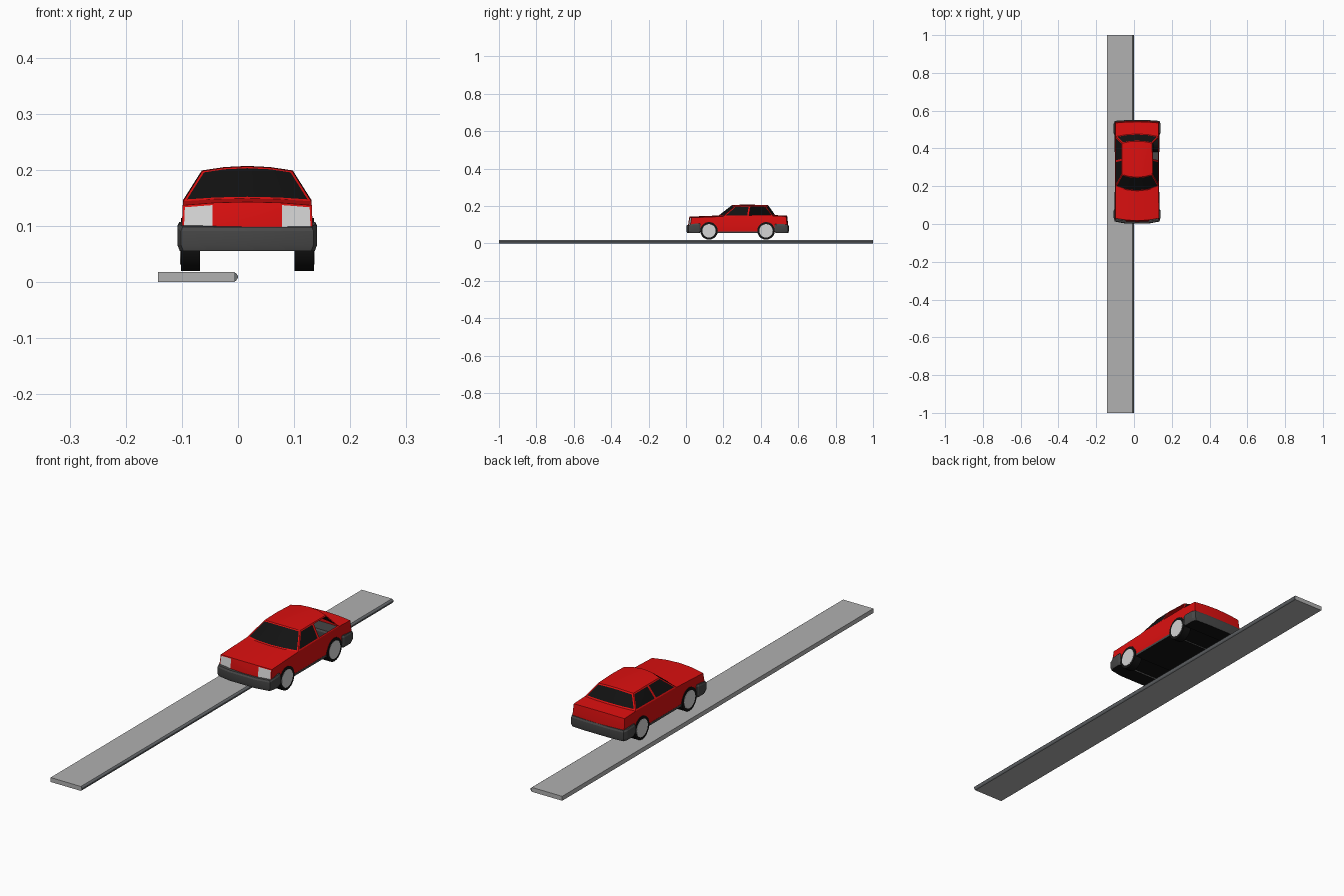
import bpy, bmesh, math
from mathutils import Matrix

if "Cube" in bpy.data.objects:
    bpy.data.objects.remove(bpy.data.objects["Cube"])

CX = 0.0165  # car centre line


def material(name, rgb):
    m = bpy.data.materials.new(name)
    m.diffuse_color = (*rgb, 1)
    m.use_nodes = True
    m.node_tree.nodes["Principled BSDF"].inputs["Base Color"].default_value = m.diffuse_color
    return m


RED = material("red paint", (0.72, 0.005, 0.005))
BLACK = material("black glass and rubber", (0.006, 0.006, 0.006))
GREY = material("bumper grey", (0.065, 0.065, 0.065))
LIGHT = material("light grey", (0.66, 0.66, 0.66))
PAVING = material("paving grey", (0.44, 0.44, 0.44))
CURB = material("curb grey", (0.15, 0.16, 0.17))


def finish(name, bm, mats, smooth=None):
    me = bpy.data.meshes.new(name)
    bm.to_mesh(me)
    bm.free()
    for m in mats:
        me.materials.append(m)
    if smooth:
        me.shade_smooth()
        me.set_sharp_from_angle(angle=math.radians(smooth))
    ob = bpy.data.objects.new(name, me)
    bpy.context.collection.objects.link(ob)
    return ob


def prism(bm, a, b):
    """Closed solid between two matching outlines."""
    va, vb = [bm.verts.new(p) for p in a], [bm.verts.new(p) for p in b]
    n = len(a)
    bm.faces.new(va)
    bm.faces.new(vb[::-1])
    for i in range(n):
        j = (i + 1) % n
        bm.faces.new((va[i], vb[i], vb[j], va[j]))
    bmesh.ops.recalc_face_normals(bm, faces=bm.faces)


# Pavement strip and its bevelled curb
for name, mat, profile in (
        ("pavement", PAVING, [(-0.143, 0), (-0.007, 0), (-0.007, 0.018), (-0.143, 0.018)]),
        ("curb_edge", CURB, [(-0.007, 0), (-0.003, 0.003), (0, 0.008), (0, 0.011),
                             (-0.003, 0.015), (-0.007, 0.018)])):
    bm = bmesh.new()
    prism(bm, [(x, -1, z) for x, z in profile], [(x, 1, z) for x, z in profile])
    finish(name, bm, [mat])

# Car shell: rows of five points run over the car from nose to tail
# (y at the edge, y bulge in the middle, edge z, crown, half width)
ROWS = [(0.026, -0.012, 0.060, 0, 0.114),
        (0.022, -0.012, 0.090, 0, 0.117),
        (0.030, -0.012, 0.137, 0.006, 0.115),
        (0.200, -0.025, 0.144, 0.005, 0.114),
        (0.262, -0.014, 0.198, 0.008, 0.080),
        (0.340, 0.0, 0.199, 0.008, 0.081),
        (0.428, 0.010, 0.197, 0.008, 0.079),
        (0.463, 0.014, 0.147, 0.004, 0.114),
        (0.535, 0.006, 0.144, 0.004, 0.114),
        (0.541, 0.006, 0.090, 0, 0.117),
        (0.538, 0.006, 0.060, 0, 0.114)]
bm = bmesh.new()
grid = []
for y, bulge, z, crown, w in ROWS:
    grid.append([bm.verts.new((CX + w * f, y + bulge * (1 - f * f), z + crown * (1 - f * f)))
                 for f in (-1, -0.5, 0, 0.5, 1)])
strips = []
for i in range(len(grid)):
    a, b = grid[i], grid[(i + 1) % len(grid)]
    strips.append([bm.faces.new((a[k], a[k + 1], b[k + 1], b[k])) for k in range(4)])
windows = {}
for s, c in ((-1, 0), (1, 4)):
    e = [row[c] for row in grid]
    belt = bm.verts.new((CX + s * 0.1145, 0.332, 0.146))
    bm.faces.new((e[0], e[1], e[9], e[10]))
    bm.faces.new((e[1], e[2], e[3], belt, e[7], e[8], e[9]))
    windows[s, "front"] = bm.faces.new((e[3], e[4], e[5], belt))
    windows[s, "rear"] = bm.faces.new((belt, e[5], e[6], e[7]))
bmesh.ops.recalc_face_normals(bm, faces=bm.faces)

# Inset panes and headlights into the red shell; the floor is black
panes = [(strips[3], 0.005, 1), (strips[6], 0.006, 1),
         ([strips[1][0]], 0.004, 2), ([strips[1][3]], 0.004, 2)]
panes += [([f], 0.005, 1) for f in windows.values()]
for faces, t, mat in panes:
    bmesh.ops.inset_region(bm, faces=faces, thickness=t, use_even_offset=True, use_boundary=True)
    for f in faces:
        f.material_index = mat
for f in strips[-1]:
    f.material_index = 1
# the right rear window is open
bmesh.ops.delete(bm, geom=[windows[1, "rear"]], context='FACES')
finish("car_body", bm, [RED, BLACK, LIGHT], 22)

# Wrap-around bumpers: half outline mirrored about the centre line
FRONT = [(0.1205, 0.078, 0.107), (0.1245, 0.070, 0.107), (0.1245, 0.035, 0.104),
         (0.118, 0.013, 0.098), (0.060, 0.002, 0.098)]
REAR = [(0.1205, 0.474, 0.104), (0.1245, 0.482, 0.104), (0.1245, 0.530, 0.102),
        (0.118, 0.546, 0.099), (0.060, 0.550, 0.099)]
for name, half in (("front_bumper", FRONT), ("rear_bumper", REAR)):
    outline = half + [(-x, y, z) for x, y, z in reversed(half)]
    mid = sum(p[1] for p in half) / len(half)
    bm = bmesh.new()
    layers = []
    # bottom, lower side, upper side, top
    for scale, z in ((0.965, 0.055), (1, 0.066), (1, None), (0.975, None)):
        layers.append([bm.verts.new((CX + x * scale, mid + (y - mid) * (1 if scale == 1 else 0.9),
                                     z if z else pz - (0.007 if scale == 1 else 0)))
                       for x, y, pz in outline])
    n = len(outline)
    for a, b in zip(layers, layers[1:]):
        for i in range(n):
            j = (i + 1) % n
            bm.faces.new((a[i], a[j], b[j], b[i]))
    floor = bm.faces.new(layers[0])
    bm.faces.new(layers[-1])
    floor.material_index = 1
    bmesh.ops.recalc_face_normals(bm, faces=bm.faces)
    finish(name, bm, [GREY, BLACK], 22)

# Sill strip under the doors
bm = bmesh.new()
rect = [(CX - 0.115, 0.165), (CX + 0.115, 0.165), (CX + 0.115, 0.388), (CX - 0.115, 0.388)]
prism(bm, [(x, y, 0.055) for x, y in rect], [(x, y, 0.064) for x, y in rect])
for f in bm.faces:
    f.material_index = int(f.normal.z < -0.5)
finish("sill", bm, [GREY, BLACK])


# Wheels: black tyre with a light hub disc
def disc(name, x0, x1, y, r, mat):
    bm = bmesh.new()
    bmesh.ops.create_cone(bm, cap_ends=True, segments=20, radius1=r, radius2=r, depth=abs(x1 - x0),
                          matrix=Matrix.Translation((CX + (x0 + x1) / 2, y, 0.067))
                          @ Matrix.Rotation(math.pi / 2, 4, 'Y'))
    finish(name, bm, [mat], 30)


for side, s in (("left", -1), ("right", 1)):
    for end, y in (("front", 0.123), ("rear", 0.428)):
        disc(f"{end}_{side}_tyre", s * 0.084, s * 0.1185, y, 0.047, BLACK)
        disc(f"{end}_{side}_hub", s * 0.110, s * 0.1195, y, 0.036, LIGHT)
